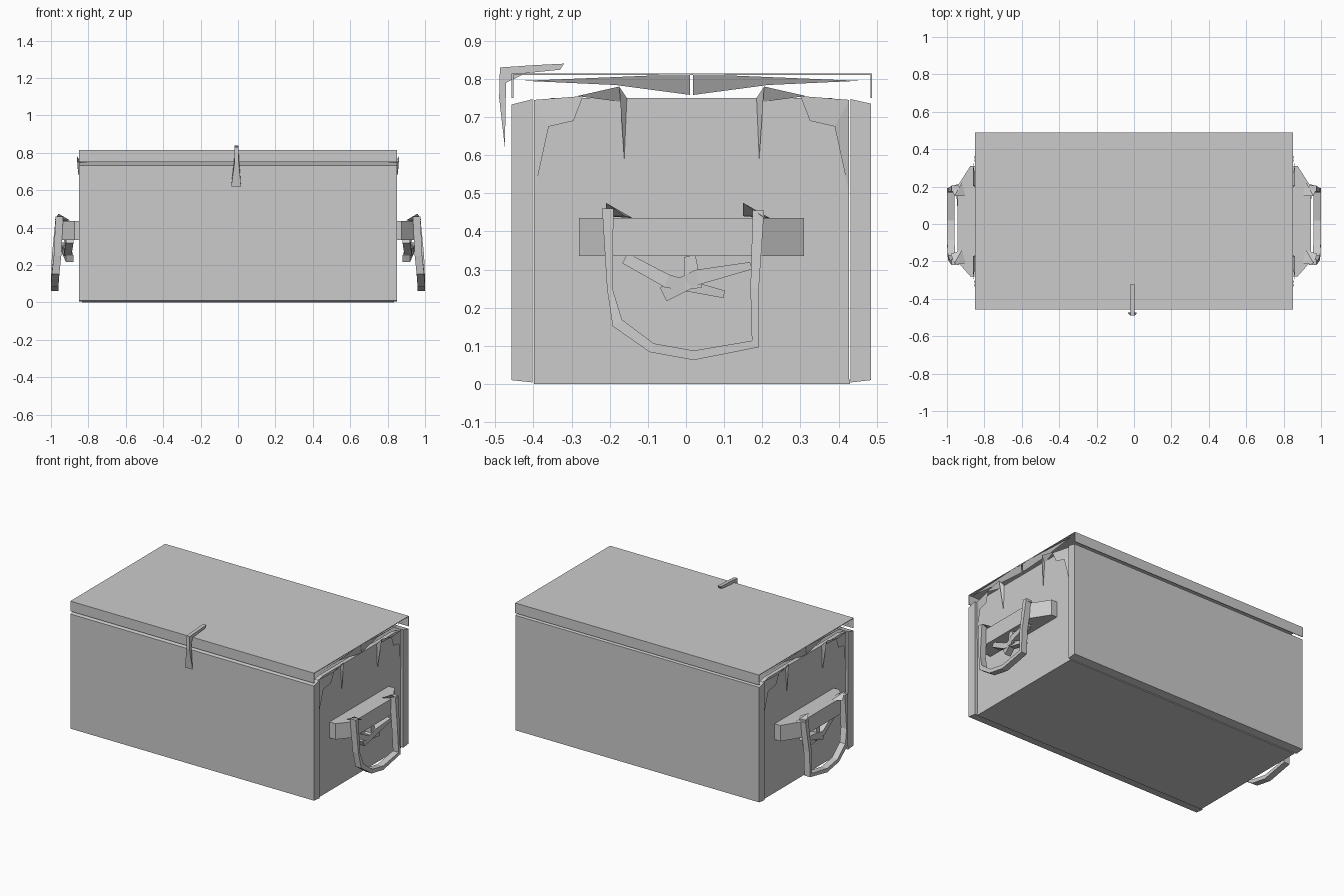
import bpy
import bmesh
from mathutils import Vector


def make(name, verts, faces):
    mesh = bpy.data.meshes.new(name)
    mesh.from_pydata(verts, [], faces)
    bm = bmesh.new()
    bm.from_mesh(mesh)
    bmesh.ops.recalc_face_normals(bm, faces=bm.faces)
    bm.to_mesh(mesh)
    bm.free()
    ob = bpy.data.objects.new(name, mesh)
    bpy.context.collection.objects.link(ob)
    return ob


def prism(name, profile, axis, a, b):
    """Extrude a 2D profile along x (profile = y,z) or z (profile = x,y)."""
    n = len(profile)
    verts = []
    for t in (a, b):
        verts += [(t, p, q) if axis == 'x' else (p, q, t) for p, q in profile]
    faces = [list(range(n))[::-1], list(range(n, 2 * n))]
    faces += [(i, (i + 1) % n, n + (i + 1) % n, n + i) for i in range(n)]
    return make(name, verts, faces)


def box(name, x, y, z):
    return prism(name, [(y[0], z[0]), (y[1], z[0]), (y[1], z[1]), (y[0], z[1])], 'x', *x)


def strap(name, path, depth):
    """Flat-sided bar along a y,z path; path rows are (x, y, z, width)."""
    verts, faces = [], []
    pts = [Vector((y, z)) for _, y, z, _ in path]
    last = len(path) - 1
    for i, (x, y, z, w) in enumerate(path):
        d = (pts[min(i + 1, last)] - pts[max(i - 1, 0)]).normalized()
        s = Vector((-d.y, d.x)) * w / 2
        for dx, k in ((-1, -1), (1, -1), (1, 1), (-1, 1)):
            verts.append((x + dx * depth / 2, y + k * s.x, z + k * s.y))
    for i in range(last):
        for j in range(4):
            k = (j + 1) % 4
            faces.append((4 * i + j, 4 * i + k, 4 * i + 4 + k, 4 * i + 4 + j))
    faces += [(0, 1, 2, 3), tuple(range(4 * last, 4 * last + 4))]
    return make(name, verts, faces)


def mirror_x(ob):
    ob.modifiers.new("both_ends", 'MIRROR')
    return ob


# Long front and back boards with slightly sloped top and bottom edges
prism("front_board", [(-0.457, 0.01), (-0.402, 0.004), (-0.402, 0.747), (-0.457, 0.733)], 'x', -0.85, 0.85)
prism("back_board", [(0.485, 0.01), (0.432, 0.004), (0.432, 0.747), (0.485, 0.735)], 'x', -0.85, 0.85)

# Floor and end panels
box("floor", (-0.835, 0.835), (-0.399, 0.43), (0.0, 0.012))
end_profile = [(-0.398, 0.003), (0.428, 0.003), (0.428, 0.735), (0.38, 0.75), (-0.35, 0.75), (-0.398, 0.74)]
mirror_x(prism("end_panel", end_profile, 'x', 0.81, 0.835))

# Tapered corner trims at the top of each end
for side, name in ((-1, "front_corner_trim"), (1, "back_corner_trim")):
    c = 0.015
    def yy(d):
        return c + side * d
    outline = [(0.413, 0.50), (0.38, 0.675), (0.31, 0.69), (0.285, 0.755), (0.19, 0.78),
               (0.177, 0.59), (0.17, 0.75), (0.413, 0.745)]
    # sloping plate hugging the end panel
    mirror_x(make(name,
                  [(0.836, yy(0.413), 0.50), (0.848, yy(0.375), 0.675), (0.855, yy(0.31), 0.69),
                   (0.86, yy(0.285), 0.755), (0.838, yy(0.413), 0.745)],
                  [(0, 1, 4), (1, 2, 3, 4)]))
    mirror_x(make(name + "_tab",
                  [(0.838, yy(0.177), 0.59), (0.838, yy(0.17), 0.75), (0.86, yy(0.19), 0.78),
                   (0.86, yy(0.30), 0.755), (0.836, yy(0.187), 0.74)],
                  [(0, 1, 2), (0, 2, 4), (2, 3, 4)]))
    # triangular end flap under the lid
    mirror_x(make(name + "_lid_flap",
                  [(0.85, yy(0.004), 0.813), (0.845, yy(0.004), 0.758), (0.83, yy(0.20), 0.784),
                   (0.85, yy(0.44), 0.795)],
                  [(0, 1, 2, 3)]))

# Thin open-ended lid: top sheet with front and back lips
lid = [(-0.457, 0.75), (-0.457, 0.814), (0.488, 0.814), (0.488, 0.75),
       (0.484, 0.75), (0.484, 0.81), (-0.453, 0.81), (-0.453, 0.75)]
prism("lid", lid, 'x', -0.85, 0.85)

# Handle mount bars on both ends
mount = [(0.83, -0.28), (0.875, -0.28), (0.945, -0.20), (0.945, 0.20), (0.875, 0.31), (0.83, 0.31)]
mirror_x(prism("handle_mount", mount, 'z', 0.335, 0.435))

# Hanging U-shaped handles
ring = [(0.955, -0.205, 0.46, 0.03), (0.965, -0.20, 0.25, 0.014), (0.975, -0.18, 0.16, 0.03),
        (0.98, -0.09, 0.095, 0.025), (0.98, 0.02, 0.075, 0.025), (0.98, 0.182, 0.105, 0.025),
        (0.975, 0.18, 0.25, 0.022), (0.955, 0.19, 0.455, 0.03)]
mirror_x(strap("handle_ring", ring, 0.04))

# Pointed lugs where the ring meets the mount
for name, y in (("front_lug", -0.21), ("back_lug", 0.15)):
    mirror_x(make(name, [(0.90, y, 0.44), (0.96, y, 0.475), (0.98, y + 0.05, 0.44), (0.92, y + 0.07, 0.435)],
                  [(0, 1, 2), (0, 2, 3), (0, 3, 1), (1, 3, 2)]))

# Crossing braces behind the handle
brace_a = [(0.90, -0.16, 0.33, 0.03), (0.91, -0.05, 0.27, 0.035), (0.90, 0.10, 0.235, 0.02)]
brace_b = [(0.90, -0.06, 0.235, 0.04), (0.92, 0.03, 0.28, 0.04), (0.93, 0.17, 0.31, 0.02)]
brace_c = [(0.91, 0.01, 0.335, 0.03), (0.915, 0.02, 0.25, 0.045)]
for i, path in enumerate((brace_a, brace_b, brace_c)):
    mirror_x(strap("handle_brace_%d" % (i + 1), path, 0.04))

# Thin bent clasp over the front edge of the lid
clasp = [(-0.475, 0.62), (-0.49, 0.75), (-0.488, 0.83), (-0.40, 0.836), (-0.32, 0.84),
         (-0.33, 0.824), (-0.42, 0.815), (-0.472, 0.79)]
hasp = prism("clasp", clasp, 'x', -0.018, 0.004)
for v in hasp.data.vertices:  # flare the hanging tip
    if v.co.z < 0.7:
        v.co.x = -0.036 if v.co.x < -0.005 else 0.016
